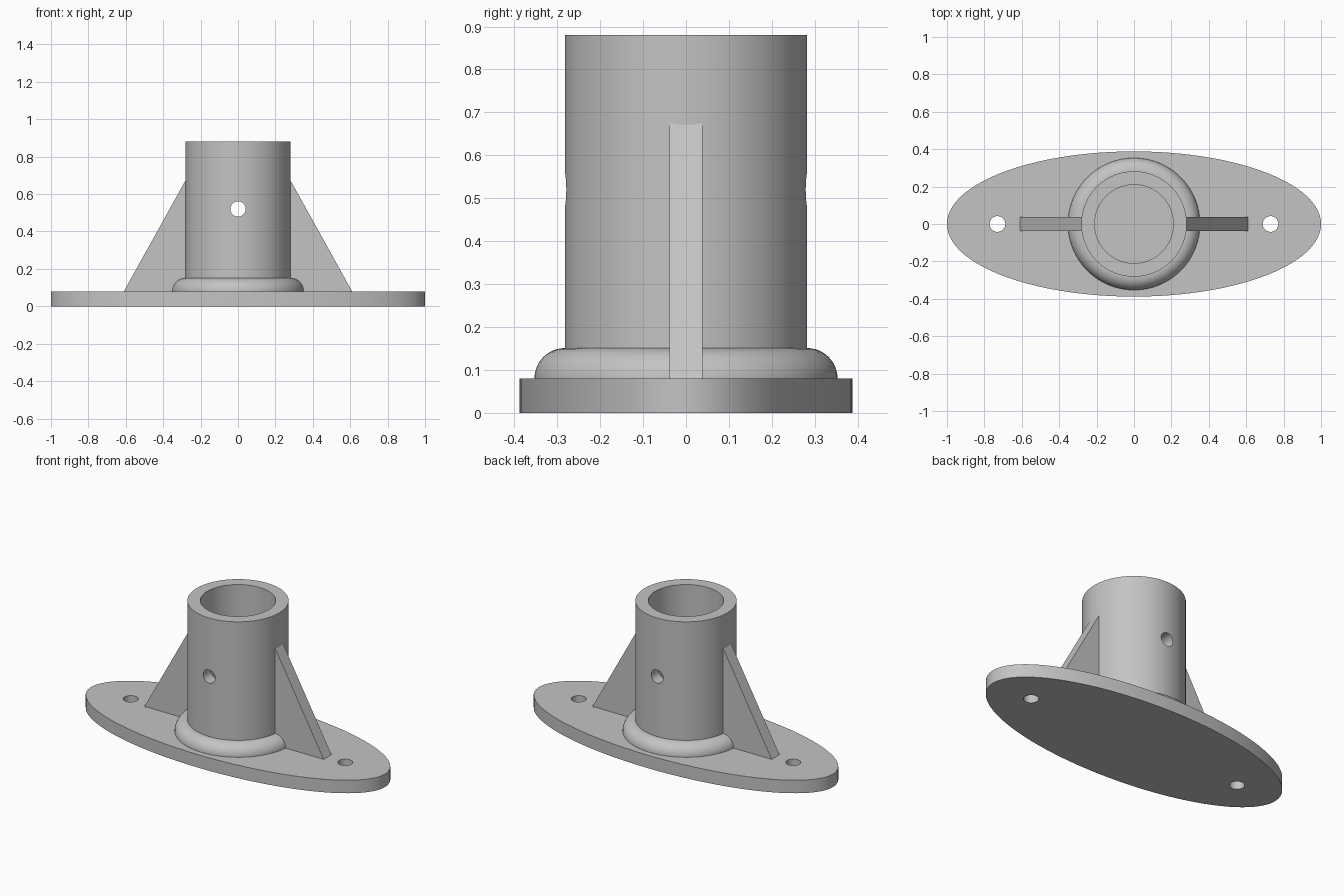
import bpy
import bmesh
from math import sin, cos, pi, radians
from mathutils import Matrix

if "Cube" in bpy.data.objects:
    bpy.data.objects.remove(bpy.data.objects["Cube"])

grey = bpy.data.materials.new("plain_grey")
grey.use_nodes = True
grey.diffuse_color = (0.55, 0.55, 0.55, 1)
grey.node_tree.nodes["Principled BSDF"].inputs["Base Color"].default_value = grey.diffuse_color

PLATE_TOP, TUBE_TOP = 0.08, 0.88
OUTER, BORE, COLLAR = 0.282, 0.21, 0.353


def make(name, bm):
    bmesh.ops.recalc_face_normals(bm, faces=bm.faces)
    mesh = bpy.data.meshes.new(name)
    bm.to_mesh(mesh)
    bm.free()
    mesh.materials.append(grey)
    ob = bpy.data.objects.new(name, mesh)
    bpy.context.collection.objects.link(ob)
    return ob


def activate(ob):
    bpy.ops.object.select_all(action='DESELECT')
    ob.select_set(True)
    bpy.context.view_layer.objects.active = ob


def cylinder(name, radius, depth, matrix, segments=48):
    bm = bmesh.new()
    bmesh.ops.create_cone(bm, cap_ends=True, segments=segments, radius1=radius,
                          radius2=radius, depth=depth, matrix=matrix)
    return make(name, bm)


def lathe(name, profile, steps=96):
    """Revolve a closed (radius, z) outline around the z axis."""
    bm = bmesh.new()
    rings = [[bm.verts.new((r * cos(2 * pi * i / steps), r * sin(2 * pi * i / steps), z))
              for r, z in profile] for i in range(steps)]
    n = len(profile)
    for i in range(steps):
        a, b = rings[i], rings[(i + 1) % steps]
        for j in range(n):
            k = (j + 1) % n
            bm.faces.new((a[j], b[j], b[k], a[k]))
    return make(name, bm)


def drill(ob, cutter):
    activate(ob)
    mod = ob.modifiers.new("drill", 'BOOLEAN')
    mod.operation = 'DIFFERENCE'
    mod.solver = 'EXACT'
    mod.object = cutter
    bpy.ops.object.modifier_apply(modifier=mod.name)
    bpy.data.objects.remove(cutter)


def smooth(ob):
    activate(ob)
    bpy.ops.object.shade_smooth_by_angle(angle=radians(30))


# Oval base plate with two bolt holes
plate = cylinder("base_plate", 1, PLATE_TOP,
                 Matrix.Translation((0, 0, PLATE_TOP / 2)) @ Matrix.Diagonal((1, 0.388, 1, 1)), 128)
for side in (-1, 1):
    drill(plate, cylinder("bolt_hole", 0.042, 0.4, Matrix.Translation((side * 0.73, 0, 0))))
smooth(plate)

# Open socket tube with a pin hole from front to back
tube = lathe("socket_tube", [(BORE, 0.05), (OUTER, 0.05), (OUTER, TUBE_TOP), (BORE, TUBE_TOP)])
drill(tube, cylinder("pin_hole", 0.041, 1,
                     Matrix.Translation((0, 0, 0.52)) @ Matrix.Rotation(pi / 2, 4, 'X')))
smooth(tube)

# Rounded collar at the foot of the tube
round_r = COLLAR - OUTER
arc = [(OUTER + round_r * cos(a), PLATE_TOP + round_r * sin(a))
       for a in (pi / 2 * i / 12 for i in range(13))]
smooth(lathe("foot_collar", [(0.25, 0.05), (COLLAR, 0.05)] + arc + [(0.25, PLATE_TOP + round_r)]))

# Triangular ribs bracing the tube on both sides
for side, label in ((1, "left"), (-1, "right")):
    bm = bmesh.new()
    outline = [(0.26, 0.05), (0.61, 0.05), (0.61, PLATE_TOP), (0.26, 0.71)]
    face = bm.faces.new([bm.verts.new((side * x, -0.038, z)) for x, z in outline])
    ext = bmesh.ops.extrude_face_region(bm, geom=[face])
    bmesh.ops.translate(bm, vec=(0, 0.076, 0),
                        verts=[v for v in ext["geom"] if isinstance(v, bmesh.types.BMVert)])
    make(label + "_rib", bm)
